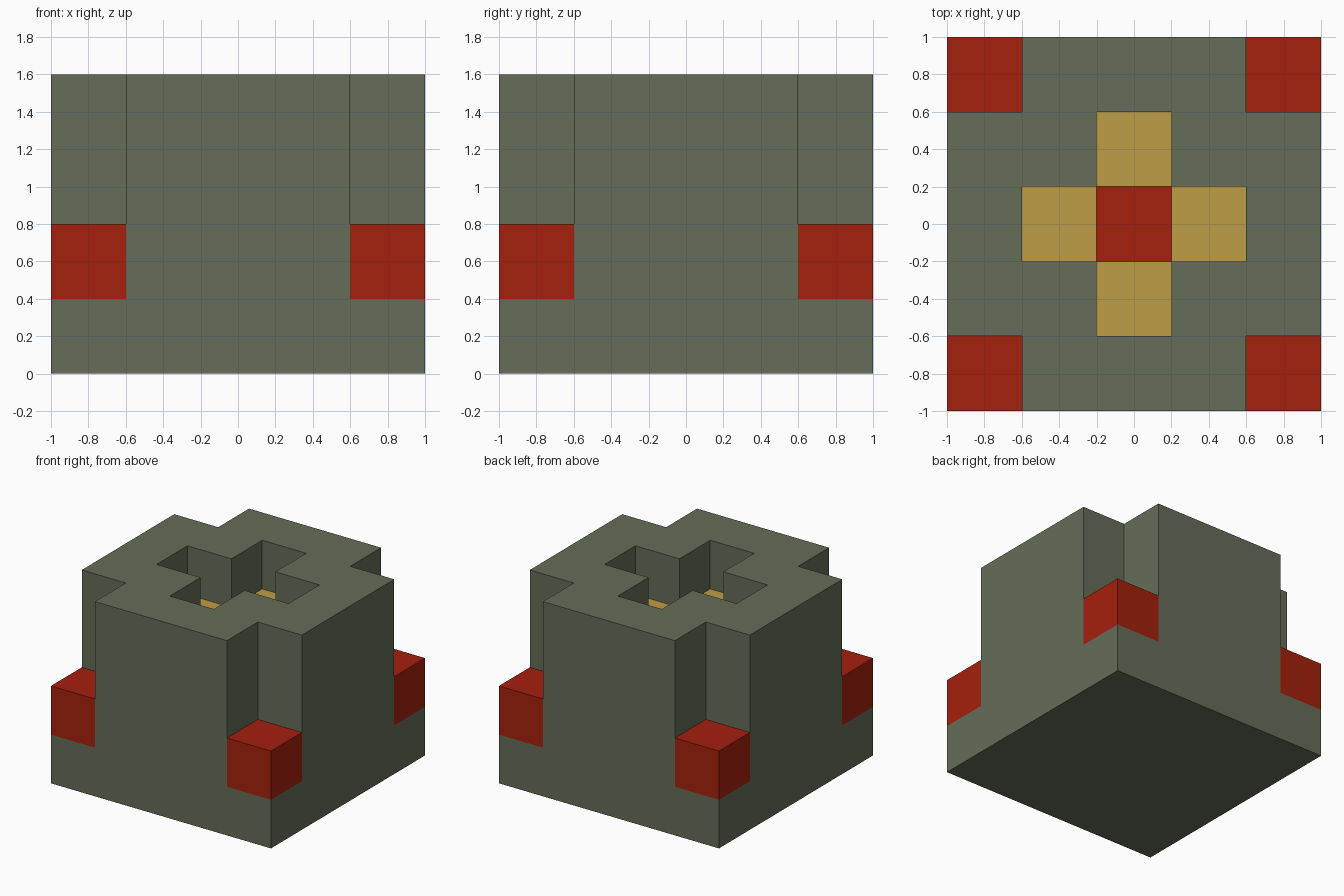
import bpy

default = bpy.data.objects.get("Cube")
if default:
    bpy.data.objects.remove(default, do_unlink=True)

U = 0.4  # edge of one block


def material(name, color):
    m = bpy.data.materials.new(name)
    m.use_nodes = True
    m.diffuse_color = (*color, 1)
    bsdf = next(n for n in m.node_tree.nodes if n.type == 'BSDF_PRINCIPLED')
    bsdf.inputs["Base Color"].default_value = (*color, 1)
    return m


OLIVE = material("olive_grey", (0.130, 0.153, 0.098))
RED = material("brick_red", (0.376, 0.0144, 0.004))
GOLD = material("ochre_gold", (0.521, 0.337, 0.063))


def box(name, center, size, mat):
    bpy.ops.mesh.primitive_cube_add(size=1, location=center)
    ob = bpy.context.object
    ob.name = name
    ob.scale = size
    bpy.ops.object.transform_apply(location=True, rotation=False, scale=True)
    ob.data.materials.append(mat)
    return ob


def carve(target, center, size):
    cutter = box("cutter", center, size, OLIVE)
    cutter.hide_render = True
    mod = target.modifiers.new("carve", 'BOOLEAN')
    mod.operation = 'DIFFERENCE'
    mod.solver = 'EXACT'
    mod.object = cutter
    bpy.context.view_layer.objects.active = target
    bpy.ops.object.modifier_apply(modifier=mod.name)
    bpy.data.objects.remove(cutter, do_unlink=True)


# Main body
body = box("body", (0, 0, 2 * U), (5 * U, 5 * U, 4 * U), OLIVE)

# Corner notches, each with a red block at its foot
for sx, xname in ((-1, "right"), (1, "left")):
    for sy, yname in ((-1, "front"), (1, "back")):
        carve(body, (sx * 2.5 * U, sy * 2.5 * U, 3 * U), (2 * U, 2 * U, 4 * U))
        box(f"{yname}_{xname}_corner_block",
            (sx * 2 * U, sy * 2 * U, 1.5 * U), (U, U, U), RED)

# Cross-shaped pit with a deeper middle
carve(body, (0, 0, 3.5 * U), (3 * U, U, 3 * U))
carve(body, (0, 0, 3.5 * U), (U, 3 * U, 3 * U))
carve(body, (0, 0, 3 * U), (U, U, 4 * U))

# Gold blocks in the arms of the pit, red block in the middle
for name, x, y in (("left", 1, 0), ("right", -1, 0), ("front", 0, -1), ("back", 0, 1)):
    box(f"{name}_pit_block", (x * U, y * U, 2.5 * U), (U, U, U), GOLD)
box("centre_block", (0, 0, 1.5 * U), (U, U, U), RED)
